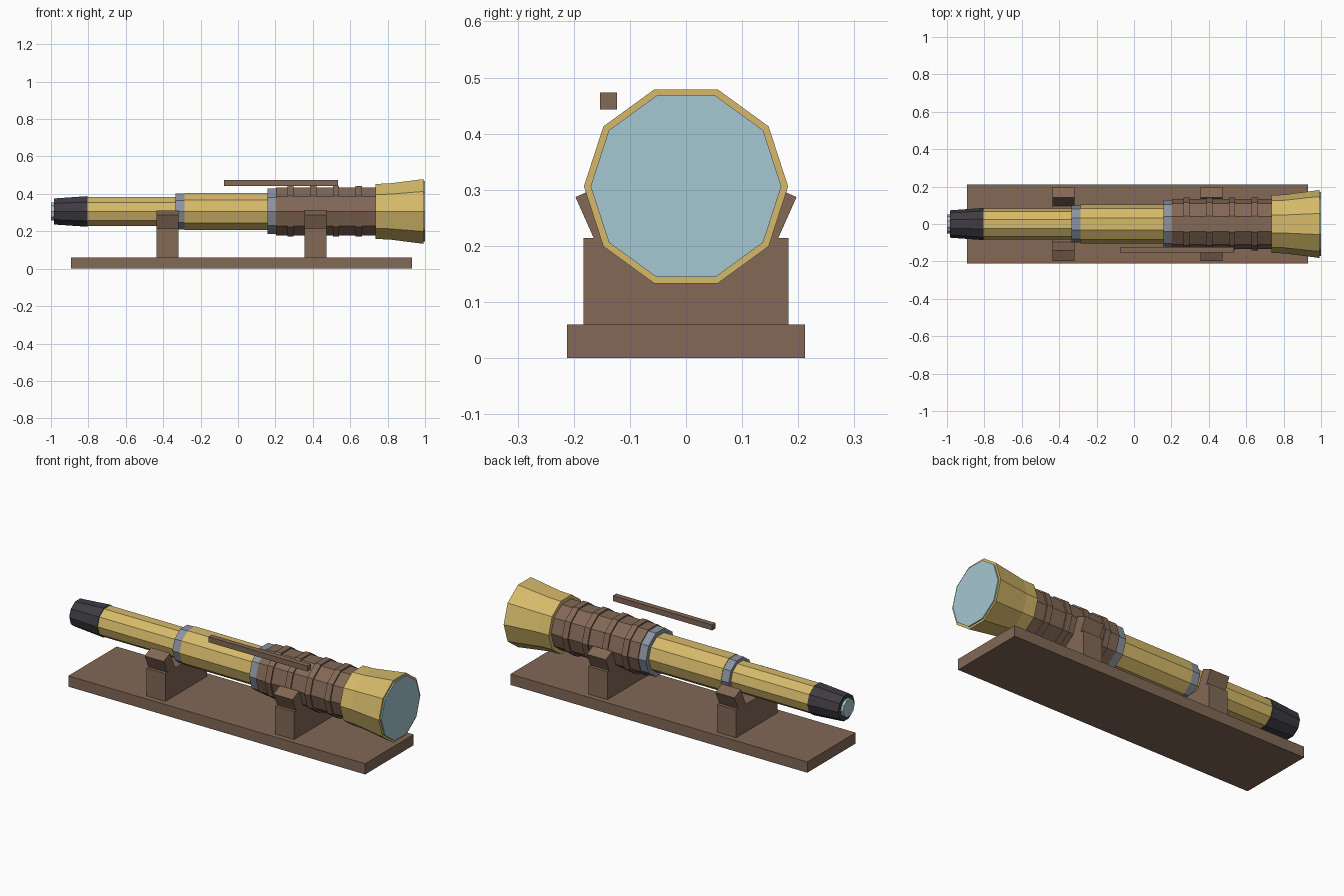
import bpy, bmesh, math
from mathutils import Matrix

if "Cube" in bpy.data.objects:
    bpy.data.objects.remove(bpy.data.objects["Cube"])

AXIS_Z = 0.306   # height of the telescope axis
SIDES = 10


def mat(name, rgb):
    m = bpy.data.materials.new(name)
    lin = [((c / 255 + 0.055) / 1.055) ** 2.4 for c in rgb]
    m.diffuse_color = (*lin, 1)
    m.use_nodes = True
    m.node_tree.nodes["Principled BSDF"].inputs["Base Color"].default_value = m.diffuse_color
    return m


brass = mat("brass", (214, 186, 106))
wood = mat("brown wood", (130, 104, 86))
steel = mat("grey steel", (140, 147, 160))
black = mat("dark rubber", (62, 60, 66))
glass = mat("pale blue glass", (165, 199, 209))


def finish(name, bm, material):
    bmesh.ops.recalc_face_normals(bm, faces=bm.faces)
    me = bpy.data.meshes.new(name)
    bm.to_mesh(me)
    bm.free()
    me.materials.append(material)
    ob = bpy.data.objects.new(name, me)
    bpy.context.collection.objects.link(ob)
    return ob


def barrel(name, profile, material):
    """Ten-sided solid along x from (x, radius) points."""
    bm = bmesh.new()
    rings = []
    for x, r in profile:
        rings.append([bm.verts.new((x, r * math.cos(a), AXIS_Z + r * math.sin(a)))
                      for a in (2 * math.pi * i / SIDES for i in range(SIDES))])
    for a, b in zip(rings, rings[1:]):
        for i in range(SIDES):
            j = (i + 1) % SIDES
            bm.faces.new((a[i], a[j], b[j], b[i]))
    bm.faces.new(rings[0])
    bm.faces.new(rings[-1])
    return finish(name, bm, material)


def box(name, center, size, material, tilt=0):
    bm = bmesh.new()
    bmesh.ops.create_cube(bm, size=1, matrix=Matrix.Translation(center)
                          @ Matrix.Rotation(tilt, 4, 'X')
                          @ Matrix.Diagonal((*size, 1)))
    return finish(name, bm, material)


# Telescope, from eyepiece to objective
barrel("eyepiece_lens", [(-1.0, 0.05), (-0.98, 0.05)], glass)
barrel("eyepiece", [(-0.985, 0.073), (-0.805, 0.086)], black)
barrel("small_tube", [(-0.81, 0.082), (-0.31, 0.082)], brass)
barrel("small_ring", [(-0.333, 0.1), (-0.285, 0.1)], steel)
barrel("middle_tube", [(-0.286, 0.103), (0.18, 0.103)], brass)
barrel("large_ring", [(0.157, 0.128), (0.205, 0.128)], steel)
barrel("grip", [(0.203, 0.134), (0.74, 0.134)], wood)
for i in range(4):
    x = 0.281 + i * 0.1215
    barrel(f"grip_rib_{i + 1}", [(x - 0.017, 0.142), (x + 0.017, 0.142)], wood)
barrel("bell", [(0.735, 0.155), (0.805, 0.157), (0.993, 0.182)], brass)
barrel("objective_lens", [(0.97, 0.17), (1.0, 0.17)], glass)

# Floating side rod
box("side_rod", (0.23, -0.138, 0.458), (0.61, 0.03, 0.03), wood)

# Stand with two cradles, each with a pair of outward leaning jaws
box("base", (0.018, 0, 0.03), (1.824, 0.425, 0.06), wood)
T = math.radians(24)
JW, JH = 0.062, 0.13
for n, x in (("rear", -0.377), ("front", 0.414)):
    box(f"{n}_cradle_block", (x, 0, 0.1365), (0.117, 0.365, 0.155), wood)
    for side, s in (("left", -1), ("right", 1)):
        # centre measured back from the outer top corner (0.197, 0.287)
        y = 0.197 - JW / 2 * math.cos(T) - JH / 2 * math.sin(T)
        z = 0.287 + JW / 2 * math.sin(T) - JH / 2 * math.cos(T)
        box(f"{n}_cradle_jaw_{side}", (x, s * y, z), (0.117, JW, JH), wood, -s * T)
